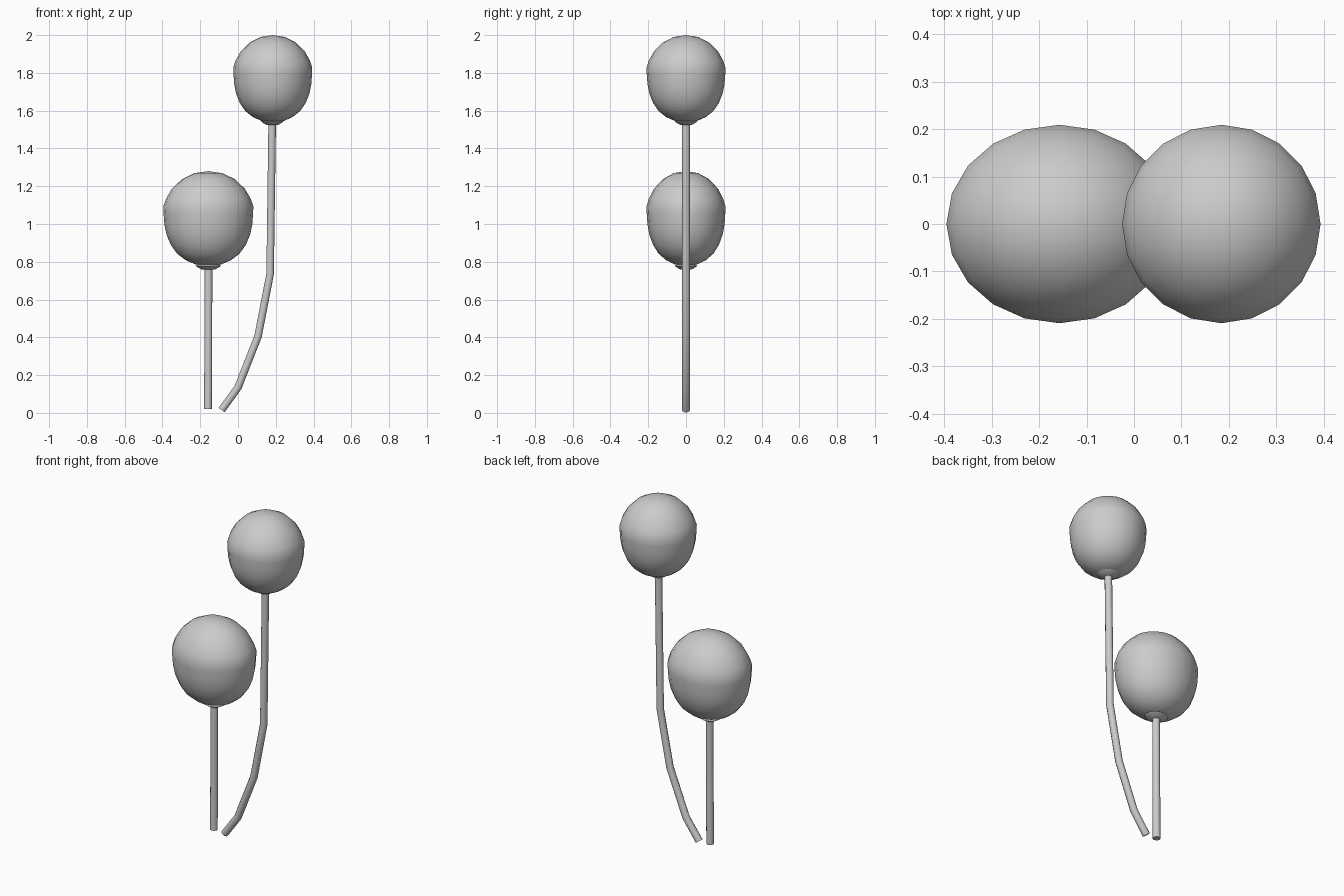
import bpy
from math import cos, sin, tau

if "Cube" in bpy.data.objects:
    bpy.data.objects.remove(bpy.data.objects["Cube"])

SIDES = 20


def lathe(name, profile, x, top, sx=1.0, sz=1.0, angle=0.7):
    """Revolve (radius, depth below top) points round a vertical axis."""
    verts, faces, rings = [], [], []
    for r, d in profile:
        start = len(verts)
        n = 1 if r == 0 else SIDES
        for i in range(n):
            a = tau * i / SIDES
            verts.append((r * sx * cos(a), r * sin(a), -d * sz))
        rings.append([start + i % n for i in range(SIDES)])
    for up, low in zip(rings, rings[1:]):
        for i in range(SIDES):
            j = (i + 1) % SIDES
            face = list(dict.fromkeys((up[i], low[i], low[j], up[j])))
            faces.append(face)
    mesh = bpy.data.meshes.new(name)
    mesh.from_pydata(verts, [], faces)
    obj = bpy.data.objects.new(name, mesh)
    obj.location = (x, 0, top)
    bpy.context.collection.objects.link(obj)
    bpy.ops.object.select_all(action='DESELECT')
    obj.select_set(True)
    bpy.context.view_layer.objects.active = obj
    bpy.ops.object.shade_smooth_by_angle(angle=angle)
    return obj


def stem(name, points, radius):
    """Round tube along a path in the xz plane."""
    curve = bpy.data.curves.new(name, 'CURVE')
    curve.dimensions = '3D'
    curve.bevel_depth = radius
    curve.bevel_resolution = 3
    curve.use_fill_caps = True
    spline = curve.splines.new('POLY')
    spline.points.add(len(points) - 1)
    for p, (x, z) in zip(spline.points, points):
        p.co = (x, 0, z, 1)
    spline.use_smooth = True
    obj = bpy.data.objects.new(name, curve)
    bpy.context.collection.objects.link(obj)


# Round dome above a slightly tapered lower half
HEAD = [(0, 0), (0.065, 0.01), (0.122, 0.039), (0.169, 0.085), (0.197, 0.135),
        (0.209, 0.172), (0.208, 0.205), (0.204, 0.26), (0.194, 0.31),
        (0.174, 0.36), (0.145, 0.402), (0.105, 0.434), (0.06, 0.454), (0, 0.46)]
# Flared collar under the head
COLLAR = [(0, 0), (0.045, 0.0), (0.06, 0.009), (0.032, 0.026), (0, 0.026)]

# Tall flower
lathe("tall_head", HEAD, 0.184, 2.0)
lathe("tall_collar", COLLAR, 0.182, 1.551)
stem("tall_stem", [(-0.087, 0.015), (0.0, 0.135), (0.106, 0.405),
                   (0.17, 0.735), (0.181, 1.54)], 0.021)

# Short flower, wider along x
lathe("short_head", HEAD, -0.157, 1.28, 1.14, 1.087)
lathe("short_collar", COLLAR, -0.157, 0.788, 1.14, 1.087)
stem("short_stem", [(-0.159, 0.02), (-0.156, 0.775)], 0.0215)
